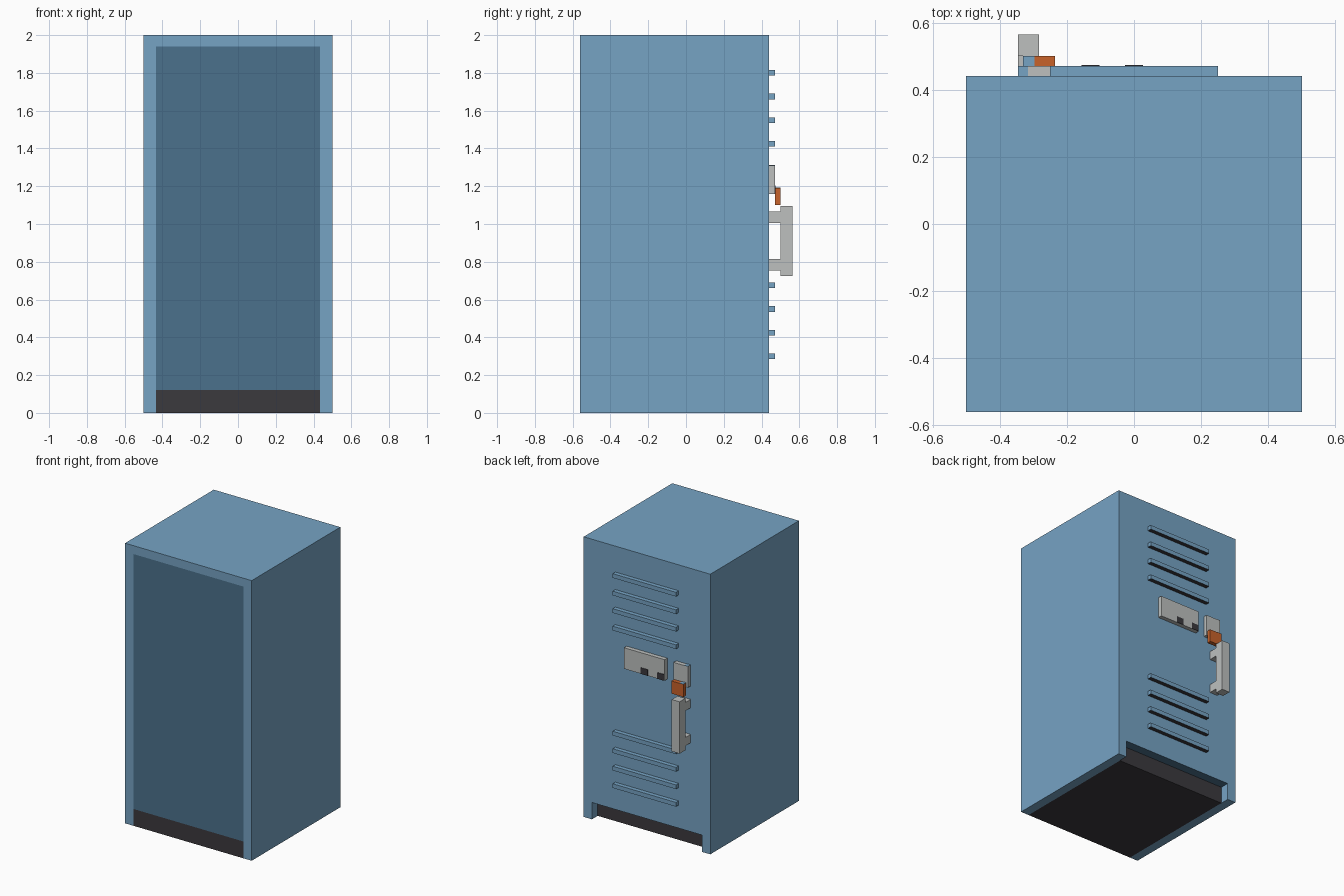
import bpy, bmesh
from mathutils import Vector

old = bpy.data.objects.get("Cube")
if old:
    bpy.data.objects.remove(old, do_unlink=True)


def material(name, rgb):
    m = bpy.data.materials.new(name)
    m.use_nodes = True
    m.diffuse_color = (*rgb, 1)
    node = next(n for n in m.node_tree.nodes if n.type == 'BSDF_PRINCIPLED')
    node.inputs["Base Color"].default_value = (*rgb, 1)
    return m


BLUE = material("locker blue", (0.181, 0.366, 0.552))
SHADE = material("deep blue", (0.070, 0.165, 0.262))
DARK = material("charcoal", (0.044, 0.041, 0.048))
GREY = material("light grey", (0.509, 0.527, 0.521))
ORANGE = material("latch orange", (0.578, 0.122, 0.023))


def add_box(bm, x, y, z):
    """Add a box spanning the given (low, high) pairs."""
    for v in bmesh.ops.create_cube(bm, size=1)["verts"]:
        v.co = Vector([r[0] if c < 0 else r[1] for c, r in zip(v.co, (x, y, z))])


def finish(name, bm, mats):
    mesh = bpy.data.meshes.new(name)
    bm.to_mesh(mesh)
    bm.free()
    for m in mats:
        mesh.materials.append(m)
    ob = bpy.data.objects.new(name, mesh)
    bpy.context.scene.collection.objects.link(ob)
    return ob


def box(name, mat, x, y, z, under=None):
    """One box, with an optional second colour on its underside."""
    bm = bmesh.new()
    add_box(bm, x, y, z)
    bm.normal_update()
    if under:
        for f in bm.faces:
            f.material_index = int(f.normal.z < -0.5)
    return finish(name, bm, [mat, under] if under else [mat])


FRONT, BACK = -0.56, 0.44
INNER, KICK_Y, KICK_Z, PANEL_TOP = 0.435, 0.375, 0.12, 1.94
PLATE = BACK + 0.03       # face of the thin door fittings

# Cabinet: cut box with a toe-kick notch at the back
bm = bmesh.new()
add_box(bm, (-0.5, 0.5), (FRONT, BACK), (0, 2))
cuts = [((INNER, 0, 0), (1, 0, 0)), ((-INNER, 0, 0), (1, 0, 0)), ((0, KICK_Y, 0), (0, 1, 0)),
        ((0, 0, KICK_Z), (0, 0, 1)), ((0, 0, PANEL_TOP), (0, 0, 1))]
for co, no in cuts:
    bmesh.ops.bisect_plane(bm, geom=bm.verts[:] + bm.edges[:] + bm.faces[:],
                           plane_co=co, plane_no=no)
add_box(bm, (-INNER, INNER), (KICK_Y, BACK), (0, KICK_Z))


def opens_notch(f):
    c = f.calc_center_median()
    low = c.z < 0.001 and c.y > KICK_Y + 0.001
    rear = c.y > BACK - 0.001 and c.z < KICK_Z
    return abs(c.x) < INNER - 0.001 and (low or rear)


bmesh.ops.delete(bm, geom=[f for f in bm.faces if opens_notch(f)], context='FACES')
bmesh.ops.remove_doubles(bm, verts=bm.verts[:], dist=0.0001)
bmesh.ops.recalc_face_normals(bm, faces=bm.faces[:])
bm.normal_update()

# Cabinet colours: deep blue front panel and notch ceiling, charcoal kick and base
for f in bm.faces:
    c, n = f.calc_center_median(), f.normal
    if abs(c.x) > INNER - 0.001:
        continue
    if abs(n.y) > 0.5 and c.z < KICK_Z:
        f.material_index = 2
    elif n.y < -0.5 and c.z < PANEL_TOP:
        f.material_index = 1
    elif n.z < -0.5:
        f.material_index = 2 if c.z < 0.001 else 1
finish("cabinet", bm, [BLUE, SHADE, DARK])

# Two banks of door louvres with dark undersides
for bank, base in (("lower", 0.285), ("upper", 1.41)):
    for i in range(4):
        z = base + i * 0.125
        box(f"{bank}_louvre_{i + 1}", BLUE, (-0.25, 0.25), (BACK, PLATE), (z, z + 0.03), DARK)

# Label holder with two dark notches
box("label_holder", GREY, (-0.16, 0.16), (BACK, PLATE), (1.16, 1.31))
for i, x in enumerate((0, -0.13)):
    box(f"label_notch_{i + 1}", DARK, (x - 0.027, x + 0.027), (PLATE, PLATE + 0.003), (1.16, 1.205))

# Lock plate and latch, each with a blue strip on top
box("lock_plate", GREY, (-0.345, -0.23), (BACK, PLATE), (1.16, 1.31))
box("lock_plate_strip", BLUE, (-0.345, -0.315), (BACK, PLATE), (1.31, 1.312))
box("latch", ORANGE, (-0.33, -0.235), (PLATE, 0.5), (1.1, 1.19))
box("latch_strip", BLUE, (-0.33, -0.297), (PLATE, 0.5), (1.19, 1.192))

# Door handle: side profile extruded across its width
bm = bmesh.new()
profile = [(0.565, 0.725), (0.565, 1.095), (0.5, 1.095), (0.5, 1.065), (BACK, 1.065), (BACK, 1.005),
           (0.5, 1.005), (0.5, 0.815), (BACK, 0.815), (BACK, 0.755), (0.5, 0.755), (0.5, 0.725)]
side = bm.faces.new([bm.verts.new((-0.345, y, z)) for y, z in profile])
moved = bmesh.ops.extrude_face_region(bm, geom=[side], use_keep_orig=True)["geom"]
bmesh.ops.translate(bm, vec=(0.062, 0, 0), verts=[v for v in moved if isinstance(v, bmesh.types.BMVert)])
bmesh.ops.recalc_face_normals(bm, faces=bm.faces[:])
finish("handle", bm, [GREY])
